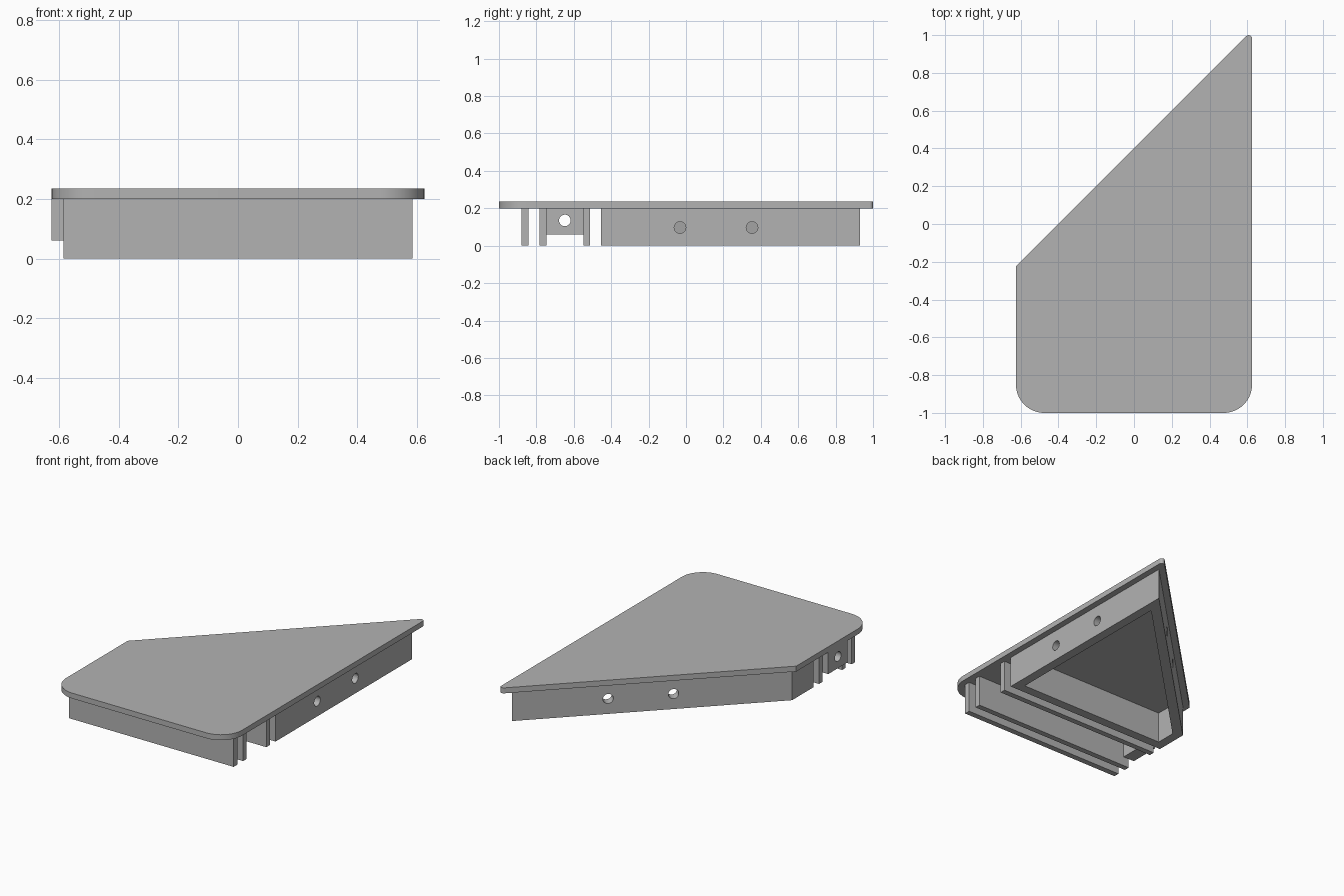
import bpy, bmesh, math
from mathutils import Vector

cube = bpy.data.objects.get("Cube")
if cube:
    bpy.data.objects.remove(cube, do_unlink=True)

grey = bpy.data.materials.new("plain_grey")
grey.use_nodes = True
colour = (0.45, 0.45, 0.45, 1)
grey.diffuse_color = colour
grey.node_tree.nodes["Principled BSDF"].inputs["Base Color"].default_value = colour

TOP, UNDER = 0.235, 0.2      # plate top and underside
HALF = 0.585                 # half length of the ribs and frame
HOLE = 0.031


def prism(name, outline, z0, z1):
    """Extrude a flat outline from z0 to z1."""
    bm = bmesh.new()
    face = bm.faces.new([bm.verts.new((x, y, z0)) for x, y in outline])
    up = bmesh.ops.extrude_face_region(bm, geom=[face])["geom"]
    bmesh.ops.translate(bm, vec=(0, 0, z1 - z0),
                        verts=[g for g in up if isinstance(g, bmesh.types.BMVert)])
    bmesh.ops.recalc_face_normals(bm, faces=bm.faces)
    mesh = bpy.data.meshes.new(name)
    bm.to_mesh(mesh)
    bm.free()
    mesh.materials.append(grey)
    ob = bpy.data.objects.new(name, mesh)
    bpy.context.collection.objects.link(ob)
    return ob


def box(name, x0, x1, y0, y1, z0, z1):
    return prism(name, [(x0, y0), (x1, y0), (x1, y1), (x0, y1)], z0, z1)


def arc(cx, cy, r, start, end, n):
    angles = [math.radians(start + (end - start) * i / n) for i in range(n + 1)]
    return [(cx + r * math.cos(a), cy + r * math.sin(a)) for a in angles]


def cut(ob, cutter):
    """Subtract a cutter and discard it."""
    cutter.hide_render = True
    mod = ob.modifiers.new("cut", 'BOOLEAN')
    mod.operation, mod.solver, mod.object = 'DIFFERENCE', 'EXACT', cutter
    select(ob)
    bpy.ops.object.modifier_apply(modifier=mod.name)
    bpy.data.objects.remove(cutter, do_unlink=True)


def select(ob):
    bpy.ops.object.select_all(action='DESELECT')
    ob.select_set(True)
    bpy.context.view_layer.objects.active = ob


def drill(ob, centre, direction):
    """Round hole through one wall along a horizontal direction."""
    cutter = prism("drill", arc(0, 0, HOLE, 0, 348.75, 31), -0.12, 0.12)
    cutter.rotation_euler = Vector(direction).to_track_quat('Z', 'Y').to_euler()
    cutter.location = centre
    bpy.context.view_layer.update()
    cut(ob, cutter)


# Top plate: two large front corners, one tiny round at the rear point
edge, big, tip = 0.625, 0.15, 0.018
outline = arc(-edge + big, -1 + big, big, 180, 270, 16)
outline += arc(edge - big, -1 + big, big, 270, 360, 16)
outline += arc(edge - tip, edge + 0.4 - tip * (1 + math.sqrt(2)), tip, 0, 135, 10)
outline.append((-edge, 0.4 - edge))
plate = prism("top_plate", outline, UNDER, TOP)


# Hollow frame that follows the slanted rear edge
def frame_outline(inset):
    x, slant = HALF - inset, 0.345 - inset * math.sqrt(2)
    front = -0.455 + inset
    return [(-x, front), (x, front), (x, x + slant), (-x, slant - x)]


frame = prism("hollow_frame", frame_outline(0), 0, UNDER)
cut(frame, prism("cavity", frame_outline(0.06), -0.1, UNDER + 0.1))
for y in (-0.032, 0.353):
    drill(frame, (HALF - 0.03, y, 0.097), (1, 0, 0))
for x in (-0.09, 0.183):
    drill(frame, (x + 0.021, x + 0.324, 0.097), (-1, 1, 0))

# Cross ribs
ribs = [box("cross_rib", -HALF, HALF, y0, y1, 0, UNDER)
        for y0, y1 in ((-0.88, -0.843), (-0.783, -0.747), (-0.549, -0.513))]

# Drilled tab between the rear two ribs
tab = box("side_tab", -edge, -0.545, -0.747, -0.549, 0.06, UNDER)
drill(tab, (-0.585, -0.648, 0.135), (1, 0, 0))

for ob in [plate, frame, tab] + ribs:
    select(ob)
    bpy.ops.object.shade_smooth_by_angle(angle=math.radians(30))
